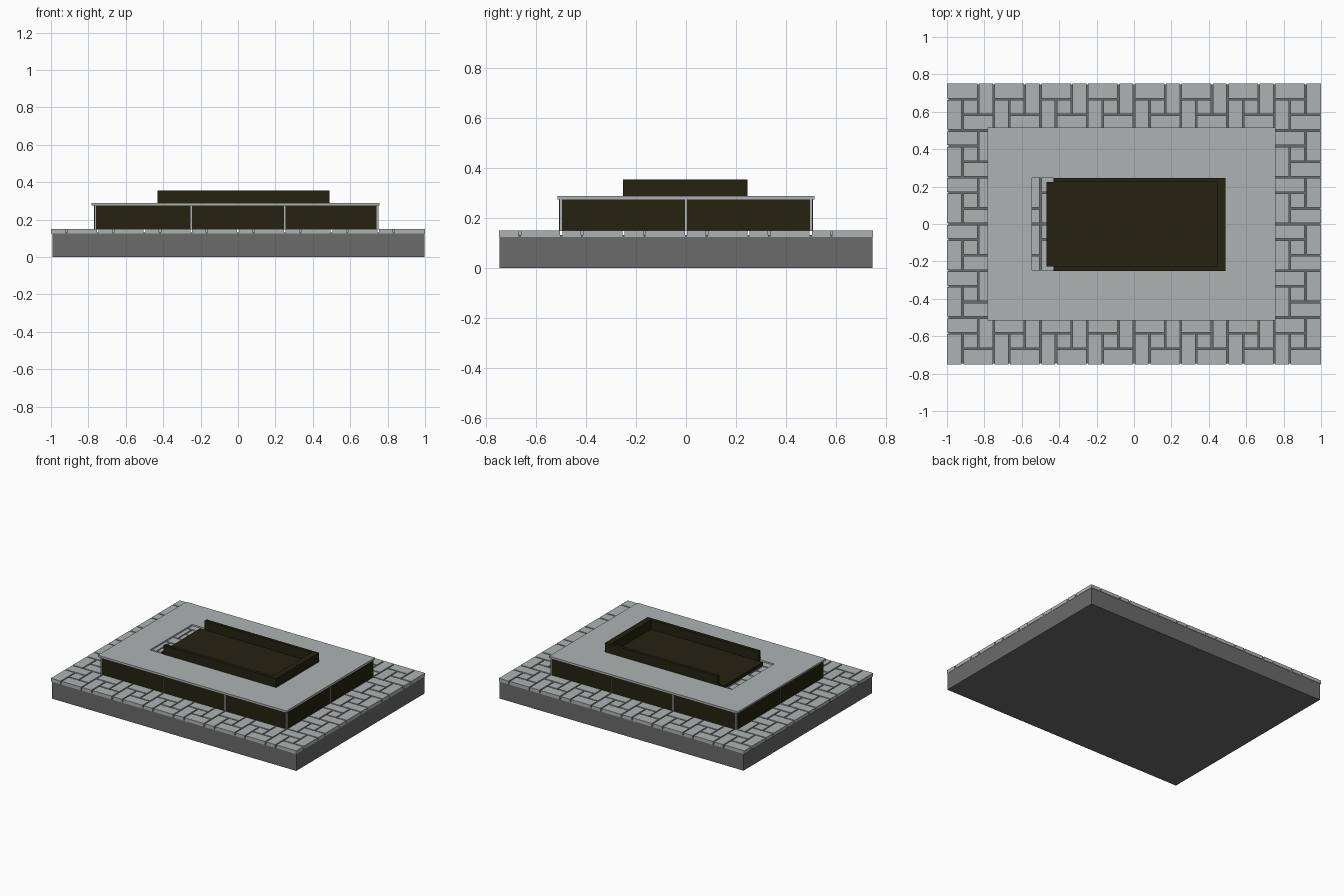
import bpy, bmesh
from mathutils import Matrix, Vector

if "Cube" in bpy.data.objects:
    bpy.data.objects.remove(bpy.data.objects["Cube"])


def material(name, rgb):
    m = bpy.data.materials.new(name)
    m.diffuse_color = (*rgb, 1)
    m.use_nodes = True
    m.node_tree.nodes["Principled BSDF"].inputs["Base Color"].default_value = m.diffuse_color
    return m


STONE = material("light grey stone", (0.43, 0.45, 0.45))
BASE = material("dark grey concrete", (0.145, 0.145, 0.145))
OLIVE = material("dark olive", (0.017, 0.0165, 0.005))


def boxes(name, mat, items):
    """One object made of boxes given as (x0, x1, y0, y1, z0, z1)."""
    bm = bmesh.new()
    for x0, x1, y0, y1, z0, z1 in items:
        c = Vector(((x0 + x1) / 2, (y0 + y1) / 2, (z0 + z1) / 2))
        s = Matrix.Diagonal((x1 - x0, y1 - y0, z1 - z0, 1))
        bmesh.ops.create_cube(bm, size=1, matrix=Matrix.Translation(c) @ s)
    me = bpy.data.meshes.new(name)
    bm.to_mesh(me)
    bm.free()
    me.materials.append(mat)
    ob = bpy.data.objects.new(name, me)
    bpy.context.collection.objects.link(ob)
    return ob


def ring(name, mat, outer, inner, z0, z1):
    """Flat rectangular ring with a rectangular opening."""
    (X0, X1, Y0, Y1), (x0, x1, y0, y1) = outer, inner
    bm = bmesh.new()
    o = [bm.verts.new((x, y, z0)) for x, y in ((X0, Y0), (X1, Y0), (X1, Y1), (X0, Y1))]
    i = [bm.verts.new((x, y, z0)) for x, y in ((x0, y0), (x1, y0), (x1, y1), (x0, y1))]
    faces = [bm.faces.new((o[k], o[(k + 1) % 4], i[(k + 1) % 4], i[k])) for k in range(4)]
    ext = bmesh.ops.extrude_face_region(bm, geom=faces, use_keep_orig=True)
    bmesh.ops.translate(bm, vec=(0, 0, z1 - z0),
                        verts=[g for g in ext["geom"] if isinstance(g, bmesh.types.BMVert)])
    bmesh.ops.recalc_face_normals(bm, faces=bm.faces)
    me = bpy.data.meshes.new(name)
    bm.to_mesh(me)
    bm.free()
    me.materials.append(mat)
    ob = bpy.data.objects.new(name, me)
    bpy.context.collection.objects.link(ob)
    return ob


# Foundation slab
boxes("foundation", BASE, [(-0.992, 0.998, -0.747, 0.747, 0, 0.132)])

# Pinwheel paving: four bricks around one small square, repeated every 0.25
C, G = 0.25 / 3, 0.0045
unit = [(0, 2, 2, 3), (2, 3, 1, 3), (1, 3, 0, 1), (0, 1, 0, 2), (1, 2, 1, 2)]
bricks = []
for ix in range(8):
    for iy in range(6):
        ox, oy = -1 + ix * 0.25, -0.75 + iy * 0.25
        for a, b, c, d in unit:
            # outer edges stay flush, inner edges leave a joint
            bricks.append((max(ox + a * C, -1 - G + G) + (G if ix + a else 0),
                           ox + b * C - (G if ix * 3 + b < 24 else 0),
                           oy + c * C + (G if iy + c else 0),
                           oy + d * C - (G if iy * 3 + d < 18 else 0),
                           0.125, 0.15))
boxes("paving_bricks", STONE, bricks)

# Plinth: stone core walls showing as corner posts and panel joints
WX0, WX1, WY0, WY1 = -0.768, 0.75, -0.506, 0.506
ring("plinth_core", STONE, (WX0, WX1, WY0, WY1),
     (WX0 + 0.03, WX1 - 0.03, WY0 + 0.03, WY1 - 0.03), 0.148, 0.277)

# Olive facing panels, three along each long side and two on each end
T, J, P = 0.002, 0.004, 0.010
cuts_x, cuts_y = [WX0 + P - J, -0.25, 0.25, WX1 - P + J], [WY0 + P - J, 0, WY1 - P + J]
panels = []
for a, b in zip(cuts_x, cuts_x[1:]):
    for y in (WY0, WY1):
        panels.append((a + J, b - J, y - T, y + T, 0.15, 0.276))
for a, b in zip(cuts_y, cuts_y[1:]):
    for x in (WX0, WX1):
        panels.append((x - T, x + T, a + J, b - J, 0.15, 0.276))
boxes("plinth_panels", OLIVE, panels)

# Stone top with an opening
ring("plinth_top", STONE, (-0.782, 0.756, -0.515, 0.515),
     (-0.545, 0.47, -0.247, 0.245), 0.275, 0.288)

# Raised hatch: three-sided rim around a lower inner panel
boxes("hatch_rim", OLIVE, [
    (-0.43, 0.488, -0.252, -0.228, 0.272, 0.355),
    (-0.43, 0.488, 0.225, 0.247, 0.272, 0.355),
    (0.445, 0.488, -0.228, 0.225, 0.272, 0.355)])
boxes("hatch_panel", OLIVE, [(-0.468, 0.445, -0.228, 0.225, 0.262, 0.286)])
